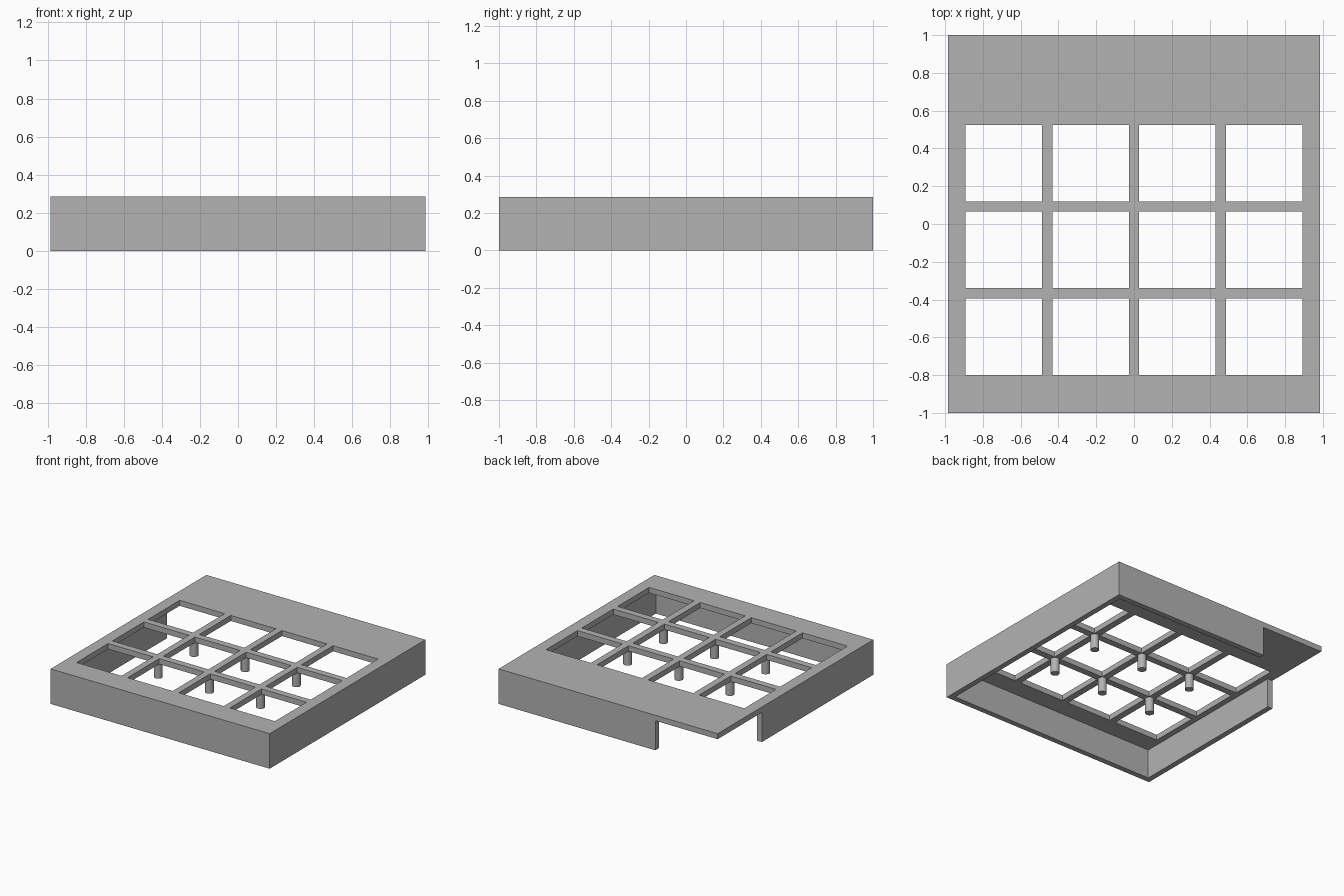
import bpy, bmesh, math
from mathutils import Matrix

if "Cube" in bpy.data.objects:
    bpy.data.objects.remove(bpy.data.objects["Cube"], do_unlink=True)

HX, HY, HEIGHT = 0.985, 1.0, 0.285      # half width, half depth, height
WALL = 0.045                            # wall and plate thickness
UNDER = HEIGHT - WALL                   # underside of the top plate
PITCH, HOLE = 0.46, 0.405               # window grid
MID_Y = -0.1375                         # centre of the middle window row

grey = bpy.data.materials.new("light grey")
grey.use_nodes = True
grey.diffuse_color = (0.45, 0.45, 0.45, 1)
grey.node_tree.nodes["Principled BSDF"].inputs["Base Color"].default_value = grey.diffuse_color


def add_box(bm, x0, x1, y0, y1, z0, z1):
    centre = Matrix.Translation(((x0 + x1) / 2, (y0 + y1) / 2, (z0 + z1) / 2))
    size = Matrix.Diagonal((x1 - x0, y1 - y0, z1 - z0, 1))
    bmesh.ops.create_cube(bm, size=1, matrix=centre @ size)


def finish(bm, name):
    bmesh.ops.recalc_face_normals(bm, faces=bm.faces)
    mesh = bpy.data.meshes.new(name)
    bm.to_mesh(mesh)
    bm.free()
    mesh.materials.append(grey)
    obj = bpy.data.objects.new(name, mesh)
    bpy.context.collection.objects.link(obj)
    return obj


def cut(target, cutter):
    cutter.hide_render = True
    mod = target.modifiers.new("cut", "BOOLEAN")
    mod.operation, mod.solver, mod.object = "DIFFERENCE", "EXACT", cutter
    bpy.context.view_layer.objects.active = target
    bpy.ops.object.modifier_apply(modifier=mod.name)
    bpy.data.objects.remove(cutter, do_unlink=True)


# Outer block of the cover
bm = bmesh.new()
add_box(bm, -HX, HX, -HY, HY, 0, HEIGHT)
cover = finish(bm, "cover")

# Hollow interior, opening out through the walls at one back corner
ix, iy, out = HX - WALL, HY - WALL, 1.1
gap_x, gap_y = -0.424, 0.432
outline = [(-out, out), (gap_x, out), (gap_x, iy), (ix, iy),
           (ix, -iy), (-ix, -iy), (-ix, gap_y), (-out, gap_y)]
bm = bmesh.new()
base = bm.faces.new([bm.verts.new((x, y, -0.1)) for x, y in outline])
top = bmesh.ops.extrude_face_region(bm, geom=[base])["geom"]
for v in top:
    if isinstance(v, bmesh.types.BMVert):
        v.co.z = UNDER
cut(cover, finish(bm, "interior_cutter"))

# Window grid through the plate
bm = bmesh.new()
for col in range(4):
    for row in range(3):
        x, y = (col - 1.5) * PITCH, MID_Y + (row - 1) * PITCH
        add_box(bm, x - HOLE / 2, x + HOLE / 2, y - HOLE / 2, y + HOLE / 2, 0.1, 0.4)
cut(cover, finish(bm, "window_cutter"))

# Round posts hanging below the grid crossings
POST_BOTTOM, POST_RADIUS = 0.12, 0.033
for col in range(3):
    for row in range(2):
        bm = bmesh.new()
        place = Matrix.Translation(((col - 1) * PITCH, MID_Y + (row - 0.5) * PITCH,
                                    (POST_BOTTOM + UNDER) / 2))
        bmesh.ops.create_cone(bm, cap_ends=True, segments=24, radius1=POST_RADIUS,
                              radius2=POST_RADIUS, depth=UNDER - POST_BOTTOM, matrix=place)
        post = finish(bm, f"post_{col + 1}_{row + 1}")
        bpy.ops.object.select_all(action="DESELECT")
        post.select_set(True)
        bpy.context.view_layer.objects.active = post
        bpy.ops.object.shade_smooth_by_angle(angle=math.radians(30))
